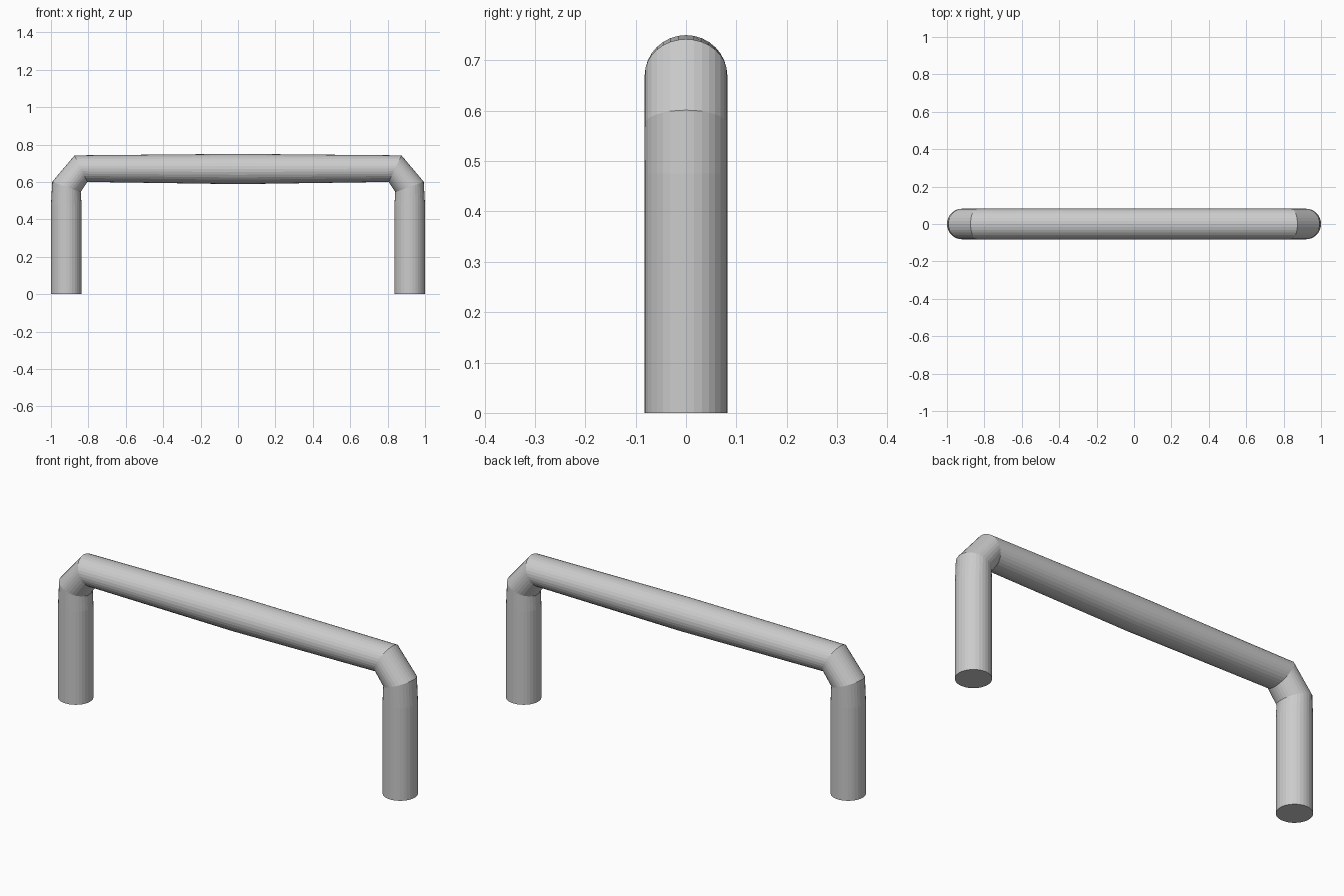
import bpy, bmesh, math
from mathutils import Vector

if "Cube" in bpy.data.objects:
    bpy.data.objects.remove(bpy.data.objects["Cube"])

SIDES = 32
HALF_DEPTH = 0.082

# Left half of the tube: (outer x, outer z, inner x, inner z) for each ring
half = [
    (-1.0, 0.0, -0.836, 0.0),        # foot
    (-1.0, 0.475, -0.836, 0.475),    # top of straight leg
    (-0.993, 0.601, -0.841, 0.546),  # lower mitre
    (-0.874, 0.742, -0.805, 0.60),   # upper mitre
]
middle = [(0.0, 0.75, 0.0, 0.588)]
rings = half + middle + [(-a, b, -c, d) for a, b, c, d in reversed(half)]


def add_ring(bm, ox, oz, ix, iz):
    outer, inner = Vector((ox, 0, oz)), Vector((ix, 0, iz))
    centre, axis = (outer + inner) / 2, (outer - inner) / 2
    side = Vector((0, HALF_DEPTH, 0))
    return [bm.verts.new(centre + axis * math.cos(t) + side * math.sin(t))
            for t in (2 * math.pi * k / SIDES for k in range(SIDES))]


# Bent tubular handle with capped feet
bm = bmesh.new()
loops = [add_ring(bm, *r) for r in rings]
for a, b in zip(loops, loops[1:]):
    for k in range(SIDES):
        n = (k + 1) % SIDES
        bm.faces.new((a[k], a[n], b[n], b[k]))
bm.faces.new(loops[0])
bm.faces.new(loops[-1])
bmesh.ops.recalc_face_normals(bm, faces=bm.faces)
mesh = bpy.data.meshes.new("handle_bar")
bm.to_mesh(mesh)
bm.free()
bpy.context.collection.objects.link(bpy.data.objects.new("handle_bar", mesh))
